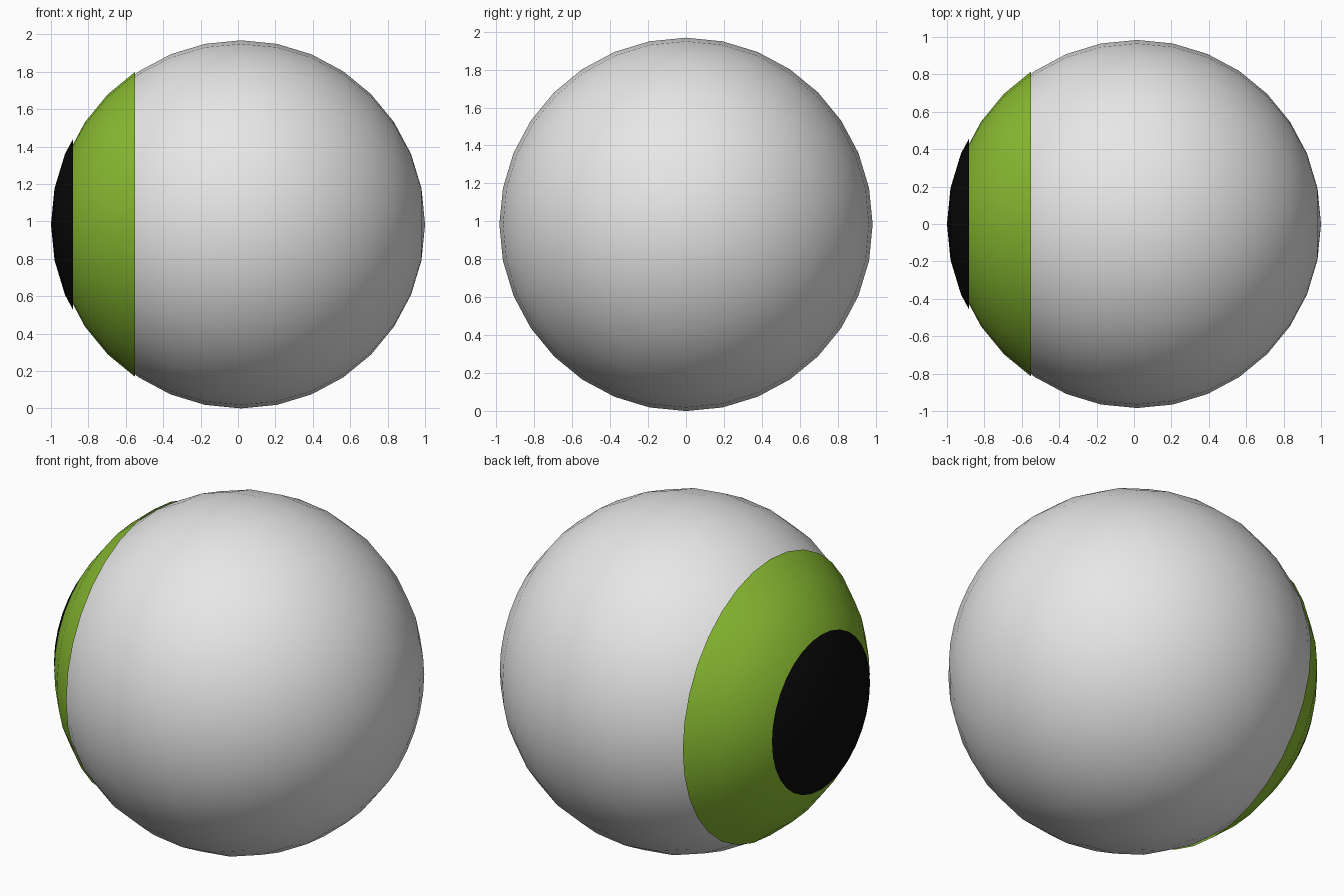
import bpy, bmesh, math
from mathutils import Matrix, Vector

if "Cube" in bpy.data.objects:
    bpy.data.objects.remove(bpy.data.objects["Cube"])

R = 0.984      # ball radius
STEP = 0.016   # each layer sits this much further towards -x


def material(name, rgb):
    m = bpy.data.materials.new(name)
    m.diffuse_color = (*rgb, 1.0)
    m.use_nodes = True
    m.node_tree.nodes["Principled BSDF"].inputs["Base Color"].default_value = m.diffuse_color
    return m


def ball_part(name, mat, centre_x, cut_x=None):
    """Sphere with its poles on the x axis, optionally cut to a cap left of cut_x."""
    bm = bmesh.new()
    bmesh.ops.create_uvsphere(bm, u_segments=32, v_segments=16, radius=R)
    bm.transform(Matrix.Translation((centre_x, 0, R)) @ Matrix.Rotation(math.radians(-90), 4, 'Y'))
    if cut_x is not None:
        bmesh.ops.bisect_plane(bm, geom=bm.verts[:] + bm.edges[:] + bm.faces[:], dist=1e-5,
                               plane_co=Vector((cut_x, 0, 0)), plane_no=Vector((1, 0, 0)),
                               clear_outer=True)
    for f in bm.faces:
        f.smooth = True
    mesh = bpy.data.meshes.new(name)
    bm.to_mesh(mesh)
    bm.free()
    mesh.materials.append(mat)
    obj = bpy.data.objects.new(name, mesh)
    bpy.context.collection.objects.link(obj)
    return obj


# White ball, green ring cap and black centre cap, each layer slightly proud
ball_part("eyeball", material("white", (0.8, 0.8, 0.8)), STEP)
ball_part("iris", material("green", (0.26, 0.52, 0.033)), 0.0, -0.55)
ball_part("pupil", material("black", (0.003, 0.003, 0.003)), -STEP, -0.882)
